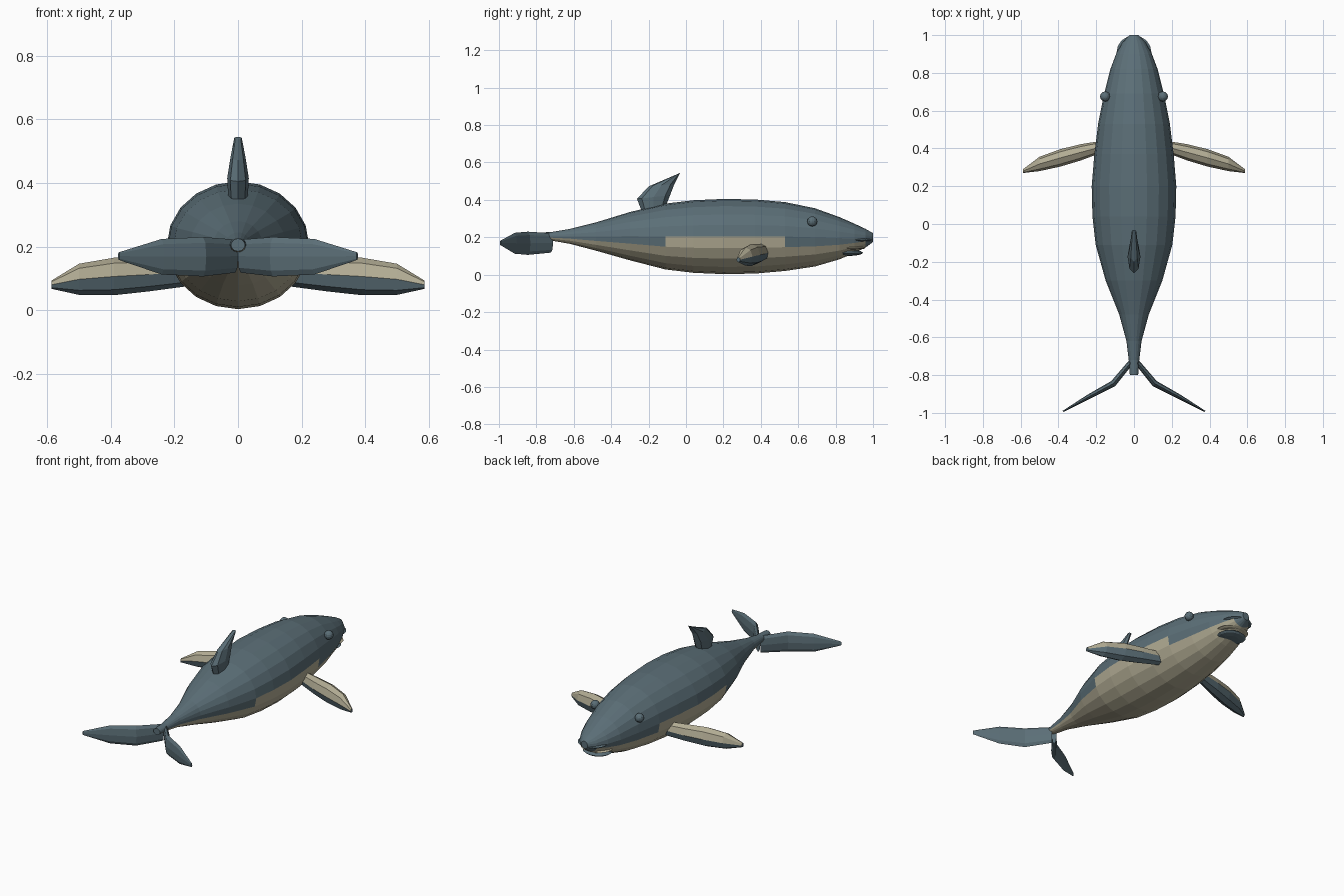
import bpy, bmesh, math
from mathutils import Vector

cube = bpy.data.objects.get("Cube")
if cube:
    bpy.data.objects.remove(cube)


def material(name, rgb):
    m = bpy.data.materials.new(name)
    m.use_nodes = True
    m.diffuse_color = (*rgb, 1)
    m.node_tree.nodes["Principled BSDF"].inputs["Base Color"].default_value = (*rgb, 1)
    return m


SLATE = material("slate blue", (0.105, 0.158, 0.185))
CREAM = material("belly cream", (0.445, 0.413, 0.296))
MATS = (SLATE, CREAM)


def loft(name, sections, n, rule=lambda c, a: 0, start=0.0):
    """Skin rings given as (centre, u axis, v axis); rule picks the colour of a face."""
    bm = bmesh.new()
    rings = []
    for c, u, v in sections:
        c, u, v = Vector(c), Vector(u), Vector(v)
        angles = [start + math.tau * j / n for j in range(n)]
        rings.append([bm.verts.new(c + u * math.cos(a) + v * math.sin(a)) for a in angles])
    for r, s in zip(rings, rings[1:]):
        for j in range(n):
            k = (j + 1) % n
            f = bm.faces.new((r[j], r[k], s[k], s[j]))
            angle = math.degrees(start + math.tau * (j + 0.5) / n) % 360
            f.material_index = rule(f.calc_center_median(), angle)
    bm.faces.new(rings[0])
    bm.faces.new(rings[-1])
    bmesh.ops.recalc_face_normals(bm, faces=bm.faces)
    me = bpy.data.meshes.new(name)
    bm.to_mesh(me)
    bm.free()
    for m in MATS:
        me.materials.append(m)
    ob = bpy.data.objects.new(name, me)
    bpy.context.collection.objects.link(ob)
    return ob


def ellipsoid(name, centre, size, mat, segments=12, rings=8):
    bpy.ops.mesh.primitive_uv_sphere_add(segments=segments, ring_count=rings, location=centre)
    ob = bpy.context.object
    ob.name = name
    ob.scale = size
    ob.data.materials.append(mat)
    return ob


# Body: y, half width, top, bottom
PROFILE = [
    (-0.80, 0.022, 0.225, 0.185), (-0.72, 0.028, 0.228, 0.182),
    (-0.62, 0.040, 0.245, 0.165), (-0.48, 0.078, 0.280, 0.128),
    (-0.30, 0.150, 0.335, 0.077), (-0.11, 0.203, 0.380, 0.028),
    (0.04, 0.220, 0.398, 0.010), (0.20, 0.224, 0.405, 0.003),
    (0.37, 0.210, 0.402, 0.006), (0.53, 0.190, 0.388, 0.020),
    (0.69, 0.158, 0.355, 0.044), (0.82, 0.125, 0.308, 0.082),
    (0.90, 0.095, 0.273, 0.115), (0.96, 0.062, 0.245, 0.145),
    (1.00, 0.022, 0.222, 0.175),
]


def body_colour(c, angle):
    if angle < 180 or c.y > 0.97:
        return 0
    flank = angle < 198 or angle > 342
    return int(not flank or -0.11 < c.y < 0.53)


loft("body", [((0, y, (t + b) / 2), (w, 0, 0), (0, 0, (t - b) / 2))
              for y, w, t, b in PROFILE], 20, body_colour)

# Mouth: overhanging upper lip, pale lower lip and dark chin
ellipsoid("upper_lip", (0, 0.91, 0.186), (0.092, 0.088, 0.014), SLATE, 16, 6)
ellipsoid("lower_lip", (0, 0.875, 0.143), (0.098, 0.085, 0.012), CREAM, 16, 6)
ellipsoid("chin", (0, 0.87, 0.117), (0.088, 0.076, 0.017), SLATE, 16, 6)

# Dorsal fin: rear point, forward point, half thickness
DORSAL = [((-0.235, 0.335), (-0.115, 0.350), 0.030),
          ((-0.262, 0.405), (-0.085, 0.425), 0.034),
          ((-0.200, 0.472), (-0.062, 0.485), 0.024),
          ((-0.045, 0.538), (-0.032, 0.545), 0.012)]
loft("dorsal_fin", [((0, (a[0] + b[0]) / 2, (a[1] + b[1]) / 2),
                     (0, (b[0] - a[0]) / 2, (b[1] - a[1]) / 2), (w, 0, 0))
                    for a, b, w in DORSAL], 8)

# Flippers: x, y, z, half depth, half height
FLIPPER = [(0.16, 0.412, 0.120, 0.030, 0.045), (0.28, 0.380, 0.112, 0.043, 0.053),
           (0.39, 0.350, 0.106, 0.046, 0.059), (0.50, 0.318, 0.097, 0.038, 0.049),
           (0.587, 0.280, 0.080, 0.010, 0.013)]

# Tail flukes: x, y, z, half height, half thickness
FLUKE = [(0.008, -0.722, 0.170, 0.052, 0.014), (0.11, -0.845, 0.168, 0.062, 0.017),
         (0.24, -0.915, 0.168, 0.056, 0.013), (0.375, -0.992, 0.170, 0.012, 0.004)]

for side, s in (("left", 1), ("right", -1)):
    loft(side + "_flipper", [((s * x, y, z), (0, d, 0), (0, 0, h))
                             for x, y, z, d, h in FLIPPER], 8,
         lambda c, a: int(a < 180))
    loft(side + "_fluke", [((s * x, y, z), (0, 0, h), (s * t * 0.6, t * 0.8, 0))
                           for x, y, z, h, t in FLUKE], 8)
    ellipsoid(side + "_eye", (s * 0.153, 0.675, 0.285), (0.027,) * 3, SLATE)
